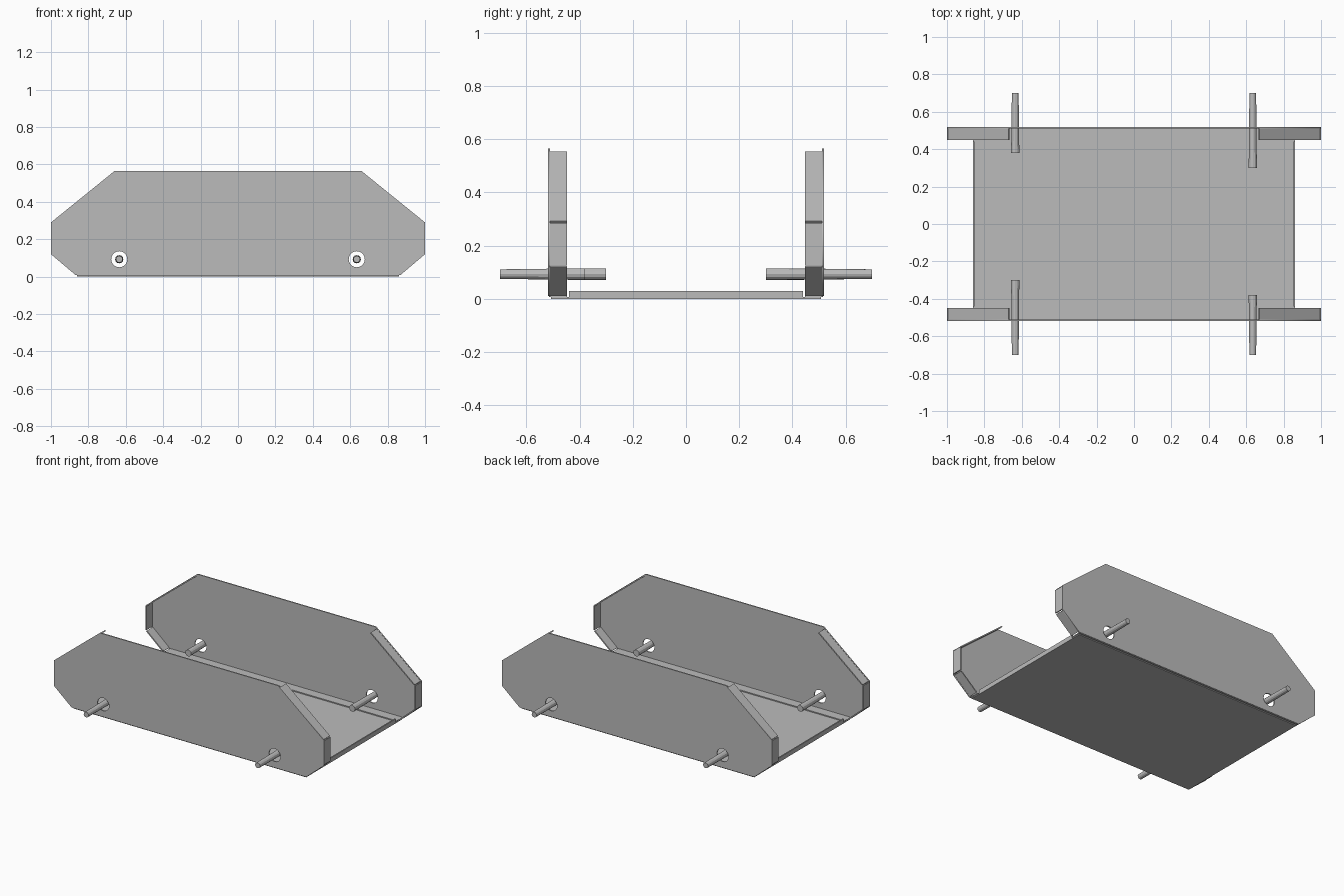
import bpy, bmesh, math
from mathutils import Vector

cube = bpy.data.objects.get("Cube")
if cube:
    bpy.data.objects.remove(cube, do_unlink=True)

steel = bpy.data.materials.new("steel_grey")
steel.use_nodes = True
GREY = (0.5, 0.5, 0.5, 1)
steel.diffuse_color = GREY
steel.node_tree.nodes["Principled BSDF"].inputs["Base Color"].default_value = GREY

T = 0.008        # sheet thickness
WALL_Y = 0.515   # centre of each side wall
PIN_X, PIN_Z = 0.635, 0.093


def add_mesh(name, bm):
    bmesh.ops.recalc_face_normals(bm, faces=bm.faces)
    mesh = bpy.data.meshes.new(name)
    bm.to_mesh(mesh)
    bm.free()
    mesh.materials.append(steel)
    obj = bpy.data.objects.new(name, mesh)
    bpy.context.collection.objects.link(obj)
    return obj


def box(name, lo, hi):
    bm = bmesh.new()
    bmesh.ops.create_cube(bm, size=1)
    for v in bm.verts:
        v.co = [a + (c + 0.5) * (b - a) for a, b, c in zip(lo, hi, v.co)]
    return add_mesh(name, bm)


def flange(name, a, b, y0, y1):
    """Thin sheet from a to b (x, z), thickened towards the middle of the wall."""
    a, b = Vector(a), Vector(b)
    d = (b - a).normalized()
    n = Vector((-d.y, d.x))
    if n.dot(Vector((0, 0.25)) - a) < 0:
        n = -n
    ring = [a, b, b + n * T, a + n * T]
    bm = bmesh.new()
    face = bm.faces.new([bm.verts.new((p.x, y0, p.y)) for p in ring])
    ext = bmesh.ops.extrude_face_region(bm, geom=[face])["geom"]
    for v in ext:
        if isinstance(v, bmesh.types.BMVert):
            v.co.y = y1
    return add_mesh(name, bm)


def side_wall(name, y):
    """Flat outline with two round holes, filled and extruded."""
    half = [(0.87, 0.01), (1, 0.12), (1, 0.29), (0.66, 0.565)]
    outline = half + [(-x, z) for x, z in reversed(half)]
    loops = [outline]
    for cx in (-PIN_X, PIN_X):
        loops.append([(cx + 0.043 * math.cos(i * math.tau / 24),
                       PIN_Z + 0.043 * math.sin(i * math.tau / 24)) for i in range(24)])
    curve = bpy.data.curves.new(name, "CURVE")
    curve.dimensions = "2D"
    curve.fill_mode = "BOTH"
    curve.extrude = T / 2
    for pts in loops:
        spline = curve.splines.new("POLY")
        spline.points.add(len(pts) - 1)
        for p, (x, z) in zip(spline.points, pts):
            p.co = (x, z, 0, 1)
        spline.use_cyclic_u = True
    curve.materials.append(steel)
    obj = bpy.data.objects.new(name, curve)
    bpy.context.collection.objects.link(obj)
    obj.rotation_euler.x = math.pi / 2
    obj.location.y = y


def pin(name, x, y0, y1):
    """Slim pin along y, slightly narrower at its outer tip."""
    bm = bmesh.new()
    bmesh.ops.create_cone(bm, cap_ends=True, segments=12,
                          radius1=0.022, radius2=0.018, depth=abs(y1 - y0))
    obj = add_mesh(name, bm)
    obj.location = (x, (y0 + y1) / 2, PIN_Z)
    obj.rotation_euler.x = -math.copysign(math.pi / 2, y1 - y0)


# Floor tray with upturned end lips
box("floor_panel", (-0.86, -0.507, 0), (0.86, 0.507, 0.006))
for side, s in (("left", 1), ("right", -1)):
    x0, x1 = sorted((s * 0.852, s * 0.86))
    box(f"floor_lip_{side}", (x0, -0.44, 0), (x1, 0.44, 0.03))

# Side walls, their folded edges and pins
edges = {"upper": ((0.67, 0.555), (0.995, 0.292)),
         "end": ((1.0, 0.285), (1.0, 0.125)),
         "lower": ((0.994, 0.117), (0.872, 0.012))}
for place, f in (("back", 1), ("front", -1)):
    side_wall(f"{place}_wall", f * WALL_Y)
    y0, y1 = sorted((f * 0.448, f * 0.516))
    box(f"{place}_bottom_flange", (-0.862, y0, 0.007), (0.862, y1, 0.014))
    for side, s in (("left", 1), ("right", -1)):
        for edge, (a, b) in edges.items():
            flange(f"{place}_{edge}_flange_{side}",
                   (s * a[0], a[1]), (s * b[0], b[1]), y0, y1)
        # pins reach further inward on opposite corners
        inner = 0.30 if s == f else 0.38
        pin(f"{place}_pin_{side}", s * PIN_X, f * inner, f * 0.70)
